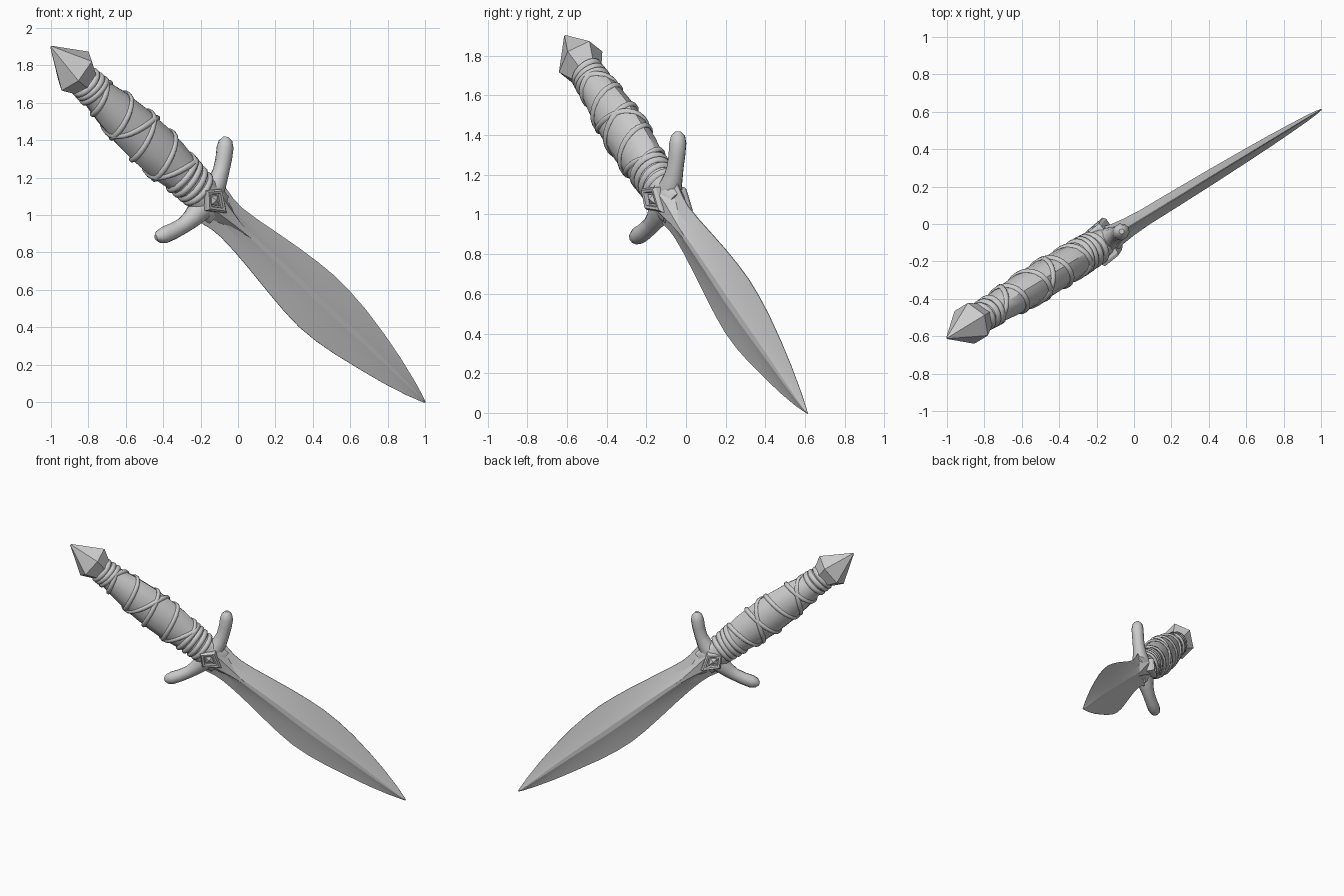
import bpy, bmesh, math
from mathutils import Vector, Matrix

if "Cube" in bpy.data.objects:
    bpy.data.objects.remove(bpy.data.objects["Cube"])

# Local frame: x runs pommel -> tip, y across the blade, z out of its flat face
H = Vector((0.853, 0.521, 0)).normalized()
UP = Vector((0, 0, 1))
D = 0.777 * H - 0.63 * UP
W = 0.63 * H + 0.777 * UP
N = D.cross(W)
FRAME = Matrix((D, W, N)).transposed().to_4x4()
FRAME.translation = (-1.0, -0.61, 1.9)
TAU = 2 * math.pi


def loft(name, rings, closed=False, angle=35):
    """Skin equal-length rings of points, capping the ends unless closed."""
    bm = bmesh.new()
    vs = [[bm.verts.new(p) for p in r] for r in rings]
    n = len(vs[0])
    for i in range(len(vs) if closed else len(vs) - 1):
        a, b = vs[i], vs[(i + 1) % len(vs)]
        for j in range(n):
            k = (j + 1) % n
            bm.faces.new((a[j], a[k], b[k], b[j]))
    if not closed:
        bm.faces.new(vs[0])
        bm.faces.new(vs[-1])
    bmesh.ops.remove_doubles(bm, verts=bm.verts, dist=0.0002)
    bmesh.ops.recalc_face_normals(bm, faces=bm.faces)
    me = bpy.data.meshes.new(name)
    bm.to_mesh(me)
    bm.free()
    if angle:
        me.shade_smooth()
        me.set_sharp_from_angle(angle=math.radians(angle))
    ob = bpy.data.objects.new(name, me)
    bpy.context.collection.objects.link(ob)
    ob.matrix_world = FRAME
    return ob


def oval(s, c, a, b, n, turn=0.0):
    return [(s, c + a * math.cos(TAU * i / n + turn), b * math.sin(TAU * i / n + turn))
            for i in range(n)]


def lerp(table, s):
    for p, q in zip(table, table[1:]):
        if s <= q[0]:
            f = (s - p[0]) / (q[0] - p[0])
            f = max(f, 0)
            return [x + (y - x) * f for x, y in zip(p[1:], q[1:])]
    return table[-1][1:]


def cord(name, path, r, closed=False):
    """Round cord following a path around the grip."""
    rings, n = [], len(path)
    for i, p in enumerate(path):
        a = path[i - 1] if closed or i else p
        b = path[(i + 1) % n] if closed or i < n - 1 else p
        t = (b - a).normalized()
        out = Vector((0, p.y + 0.012, p.z)).normalized()
        side = t.cross(out).normalized()
        out = side.cross(t)
        rings.append([p + r * (1.3 * side * math.cos(k * TAU / 6) + out * math.sin(k * TAU / 6))
                      for k in range(6)])
    return loft(name, rings, closed, 60)


# Faceted pommel, flat shaded
loft("pommel", [oval(0, 0, 0.006, 0.005, 6), oval(0.2, -0.006, 0.134, 0.118, 6),
                oval(0.29, -0.01, 0.085, 0.075, 6), oval(0.34, -0.01, 0.075, 0.065, 6)], angle=0)

# Swelling oval grip: position, half width, half thickness
C = -0.012
GRIP = [(0.26, .08, .07), (0.38, .09, .078), (0.5, .113, .09), (0.65, .13, .097),
        (0.8, .136, .1), (0.95, .13, .097), (1.08, .108, .09), (1.24, .092, .082)]
loft("grip", [oval(s, C, a, b, 12) for s, a, b in GRIP])


def on_grip(s, ang):
    a, b = lerp(GRIP, s)
    return Vector((s, C + a * math.cos(ang), b * math.sin(ang)))


# Binding rings at both ends of the grip
for i, s in enumerate((0.29, 0.325, 0.36, 1.07, 1.11, 1.15, 1.19)):
    path = [on_grip(s + 0.008 * math.sin(k * TAU / 24 + i), k * TAU / 24) for k in range(24)]
    cord(f"binding_ring_{i + 1}", path, 0.014, True)

# Crossed spiral wraps
for name, hand, turns in (("wrap_a", 1, 4), ("wrap_b", -1, 2)):
    steps = turns * 24
    cord(name, [on_grip(0.37 + 0.69 * k / steps, hand * k * TAU / 24 + 0.8)
                for k in range(steps + 1)], 0.012)

# Crossguard: one curved bar, mirrored profile of distance, position, half width, half thickness
ARM = [(0.0, 1.275, .07, .07), (0.07, 1.272, .064, .064), (0.13, 1.263, .053, .05),
       (0.19, 1.245, .045, .043), (0.25, 1.217, .045, .043), (0.30, 1.187, .046, .044),
       (0.33, 1.166, .036, .036), (0.347, 1.153, .014, .014)]
GC = -0.032
bar = [(GC - d, s, a, b) for d, s, a, b in ARM[:0:-1]] + [(GC + d, s, a, b) for d, s, a, b in ARM]
rings = []
for i, (y, s, a, b) in enumerate(bar):
    p, q = bar[max(i - 1, 0)], bar[min(i + 1, len(bar) - 1)]
    t = Vector((q[1] - p[1], q[0] - p[0], 0)).normalized()
    side = Vector((t.y, -t.x, 0))
    rings.append([Vector((s, y, 0)) + side * a * math.cos(k * TAU / 10)
                  + Vector((0, 0, b * math.sin(k * TAU / 10))) for k in range(10)])
loft("crossguard", rings, angle=40)

# Hub collar between grip and blade
loft("hub", [oval(s, -0.018, a, b, 12) for s, a, b in
             ((1.18, .09, .078), (1.215, .102, .084), (1.3, .105, .074), (1.36, .1, .045))])


# Kite-shaped ornament on both faces: raised frame around a gem
def kite(k, z):
    return [(1.275 + x * k, -0.024 + y * k, z - 0.18 * x * k * abs(z) / 0.1)
            for x, y in ((0.11, 0), (-0.005, 0.075), (-0.085, 0), (-0.005, -0.075))]


for label, f in (("front", 1), ("back", -1)):
    loft(f"ornament_frame_{label}", [kite(1.0, f * .05), kite(0.97, f * .085), kite(0.82, f * .1),
                                     kite(0.6, f * .098), kite(0.55, f * .078)], angle=0)
    loft(f"ornament_gem_{label}", [kite(0.45, f * .07), kite(0.4, f * .085),
                                   kite(0.02, f * .1)], angle=0)

# Leaf-shaped blade: position, centre, half width, half thickness
BLADE = [(1.28, -.018, .13, .05), (1.34, -.018, .118, .05), (1.4, -.018, .106, .048),
         (1.47, -.018, .102, .047), (1.58, -.015, .111, .046), (1.7, -.012, .127, .045),
         (1.88, -.01, .152, .043), (2.02, -.01, .168, .041), (2.15, -.009, .176, .039),
         (2.28, -.007, .17, .036), (2.42, -.003, .153, .033), (2.6, 0, .119, .028),
         (2.75, 0, .086, .022), (2.9, 0, .045, .015), (2.98, 0, .018, .009), (3.018, 0, .004, .003)]
SECTION = [(1, .05), (.45, .5), (.1, 1), (-.1, 1), (-.45, .5), (-1, .05)]
SECTION += [(y, -z) for y, z in reversed(SECTION)]
loft("blade", [[(s, c + y * w, z * h) for y, z in SECTION] for s, c, w, h in BLADE], angle=12)

# Langets: tapering tongues running from the hub onto the blade flats
for label, f in (("front", 1), ("back", -1)):
    loft(f"langet_{label}", [[(s, -0.018 - w, f * .02), (s, -0.018 - w * .5, f * h),
                              (s, -0.018 + w * .5, f * h), (s, -0.018 + w, f * .02)]
                             for s, w, h in ((1.28, .09, .078), (1.36, .07, .062),
                                             (1.46, .04, .053), (1.6, .012, .046))])
